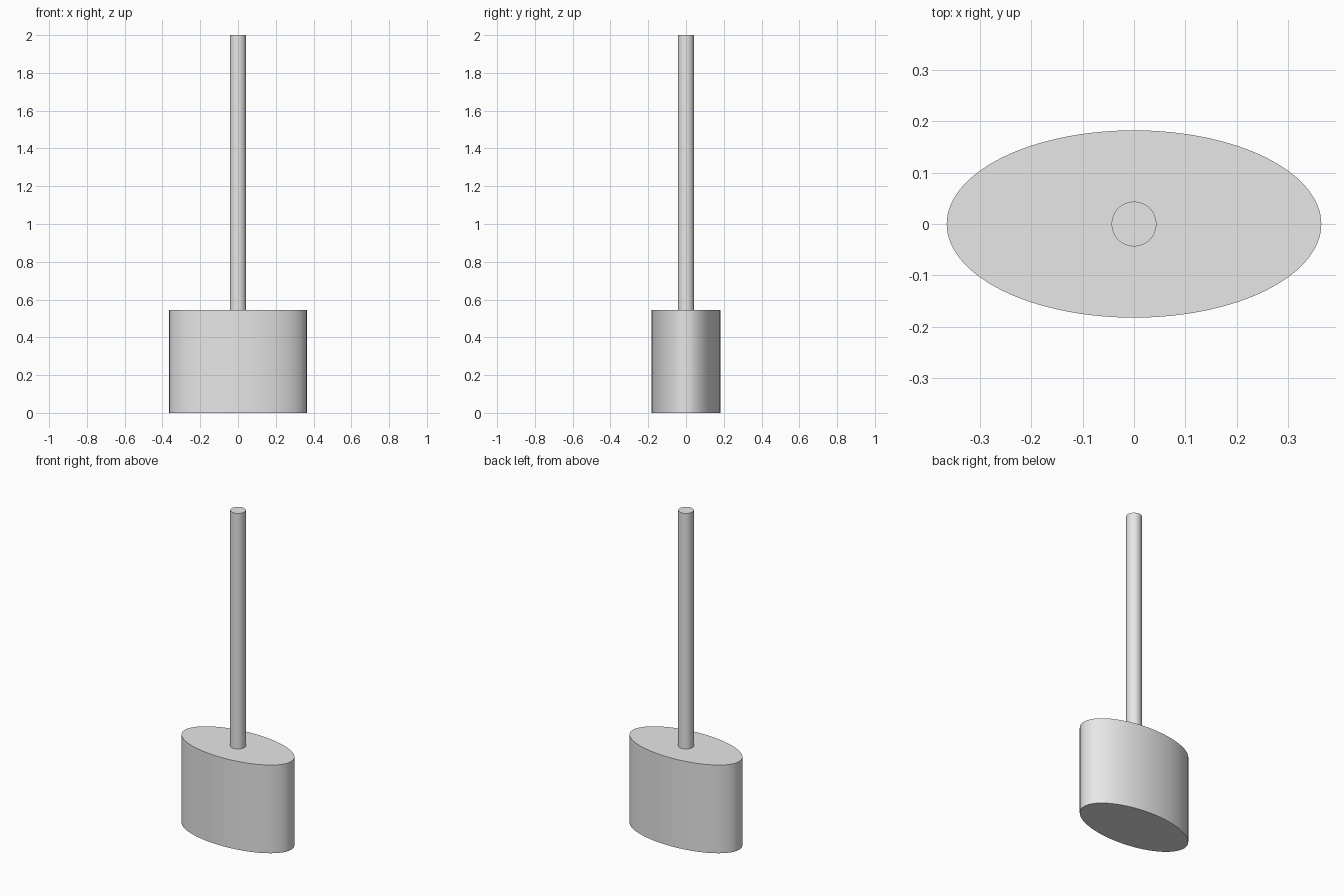
import bpy
import math

cube = bpy.data.objects.get("Cube")
if cube:
    bpy.data.objects.remove(cube, do_unlink=True)

# One plain grey for the whole model
grey = bpy.data.materials.new("light_grey")
grey.use_nodes = True
colour = (0.8, 0.8, 0.8, 1.0)
grey.diffuse_color = colour
grey.node_tree.nodes["Principled BSDF"].inputs["Base Color"].default_value = colour


def elliptic_column(name, radius_x, radius_y, bottom, top, sides):
    """Upright cylinder with an elliptical section and crisp rims."""
    bpy.ops.mesh.primitive_cylinder_add(
        vertices=sides, radius=1, depth=1, location=(0, 0, (bottom + top) / 2))
    obj = bpy.context.object
    obj.name = name
    obj.scale = (radius_x, radius_y, top - bottom)
    bpy.ops.object.transform_apply(location=False, rotation=False, scale=True)
    obj.data.materials.append(grey)
    bpy.ops.object.shade_smooth_by_angle(angle=math.radians(30))
    return obj


BASE_TOP = 0.545

# Oval block at the bottom, slim round rod standing on it
elliptic_column("oval_base", 0.364, 0.182, 0, BASE_TOP, 128)
elliptic_column("round_rod", 0.0436, 0.0436, BASE_TOP, 2, 64)
